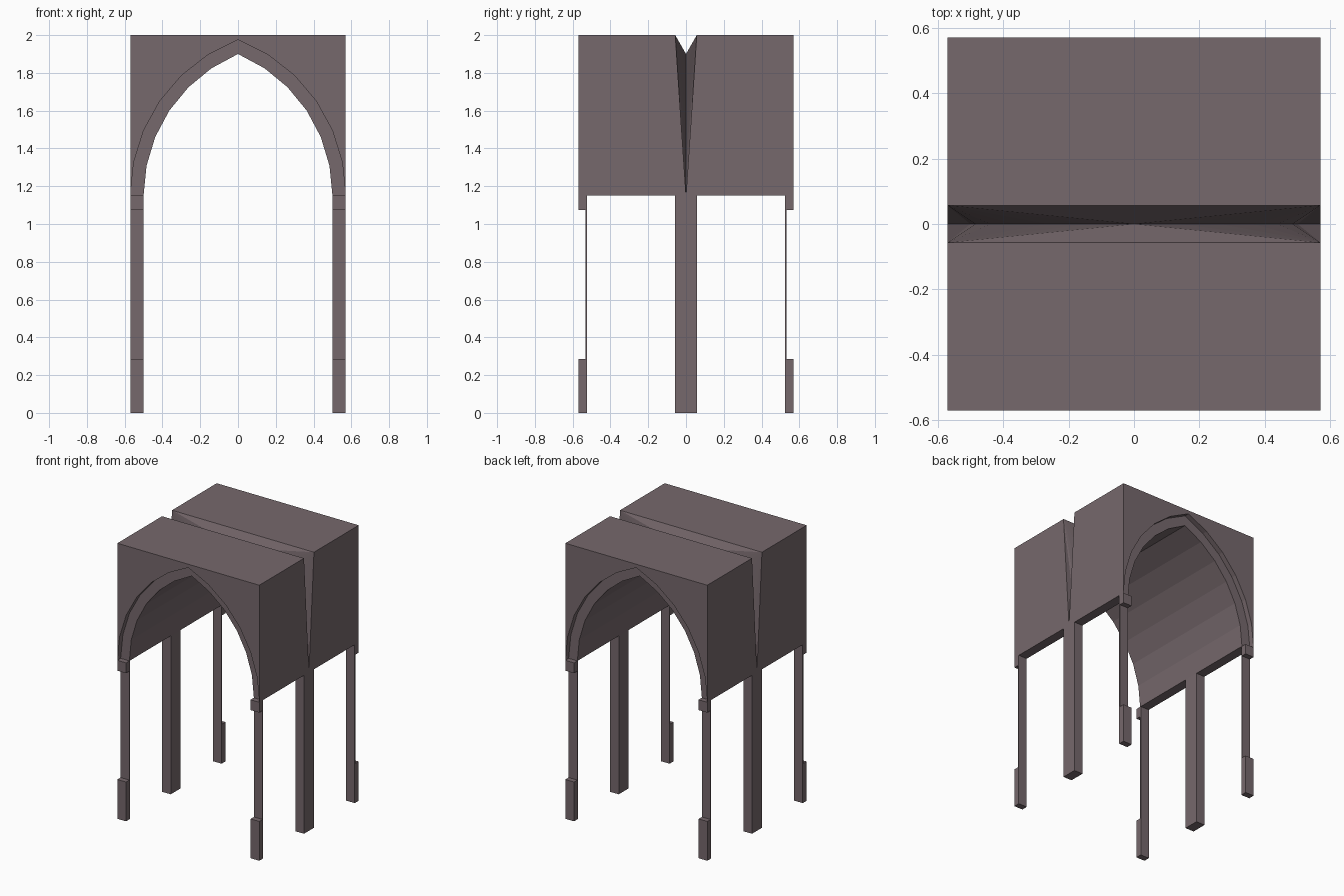
import bpy, bmesh
from math import atan2, cos, sin, sqrt

if "Cube" in bpy.data.objects:
    bpy.data.objects.remove(bpy.data.objects["Cube"])

# Single stone colour
stone = bpy.data.materials.new("mauve_grey_stone")
stone.use_nodes = True
colour = (0.182, 0.140, 0.151, 1)
stone.diffuse_color = colour
stone.node_tree.nodes["Principled BSDF"].inputs["Base Color"].default_value = colour

HALF, TOP, SPRING = 0.57, 2.0, 1.15      # block half width, top, arch spring height
INNER, GROOVE = 0.5, 0.057               # opening half width, groove half width
RECESS, BACK = 0.532, 0.525              # arch band plane, back of the end legs
CENTRE, STEPS = 0.3125, 6                # arc centre offset, facets per side


def finish(name, bm):
    mesh = bpy.data.meshes.new(name)
    bm.to_mesh(mesh)
    bm.free()
    mesh.materials.append(stone)
    obj = bpy.data.objects.new(name, mesh)
    bpy.context.collection.objects.link(obj)
    return obj


def box(name, xs, ys, zs):
    bm = bmesh.new()
    bmesh.ops.create_cube(bm, size=1)
    for v in bm.verts:
        v.co = [r[0] if c < 0 else r[1] for c, r in zip(v.co, (xs, ys, zs))]
    return finish(name, bm)


def arc(half_width):
    """Pointed arch, from the spring line to the apex, as (x, z) pairs."""
    r = CENTRE + half_width
    end = atan2(sqrt(r * r - CENTRE * CENTRE), CENTRE)
    pts = [(r * cos(end * i / STEPS) - CENTRE, SPRING + r * sin(end * i / STEPS))
           for i in range(STEPS + 1)]
    pts[-1] = (0, pts[-1][1])
    return pts


def at(p, y):
    return (p[0], y, p[1])


# Vaulted block: one quarter, mirrored both ways
inner, outer = arc(INNER), arc(HALF)
corner = (HALF, GROOVE, TOP)
ridge = (0, GROOVE, TOP)
foot = (HALF, 0, SPRING)
faces = []
for i in range(STEPS):
    a, b, c, d = inner[i], inner[i + 1], outer[i + 1], outer[i]
    faces += [
        [at(a, 0), at(b, 0), at(b, RECESS), at(a, RECESS)],             # vault
        [at(a, RECESS), at(b, RECESS), at(c, RECESS), at(d, RECESS)],   # arch band
        [at(d, RECESS), at(c, RECESS), at(c, HALF), at(d, HALF)],       # reveal
        [corner, at(a, 0), at(b, 0)],                                   # groove fan
    ]
faces += [
    [corner, foot, at(inner[0], 0)],
    [corner, at(inner[-1], 0), ridge],
    [at(inner[0], 0), foot, at(outer[0], RECESS), at(inner[0], RECESS)],        # underside
    [foot, corner, (HALF, HALF, TOP), at(outer[0], HALF), at(outer[0], RECESS)],  # side
    [at(p, HALF) for p in outer] + [(0, HALF, TOP), (HALF, HALF, TOP)],         # spandrel
    [ridge, corner, (HALF, HALF, TOP), (0, HALF, TOP)],                         # top
]
bm = bmesh.new()
for f in faces:
    bm.faces.new([bm.verts.new(co) for co in f])
bmesh.ops.remove_doubles(bm, verts=bm.verts, dist=0.0005)
bmesh.ops.recalc_face_normals(bm, faces=bm.faces)
bm.normal_update()
if max(bm.faces, key=lambda f: f.calc_center_median().z).normal.z < 0:
    bmesh.ops.reverse_faces(bm, faces=bm.faces)
block = finish("vaulted_block", bm)
mirror = block.modifiers.new("mirror", "MIRROR")
mirror.use_axis = (True, True, False)

# Middle columns and corner legs with capital and plinth
for side, sx in (("left", 1), ("right", -1)):
    xs = sorted((sx * INNER, sx * HALF))
    box(f"middle_column_{side}", xs, (-GROOVE, GROOVE), (0, SPRING))
    for end, sy in (("front", -1), ("back", 1)):
        deep = sorted((sy * BACK, sy * HALF))
        thin = sorted((sy * BACK, sy * RECESS))
        box(f"{end}_plinth_{side}", xs, deep, (0, 0.285))
        box(f"{end}_shaft_{side}", xs, thin, (0.285, 1.075))
        box(f"{end}_capital_{side}", xs, deep, (1.075, SPRING))
